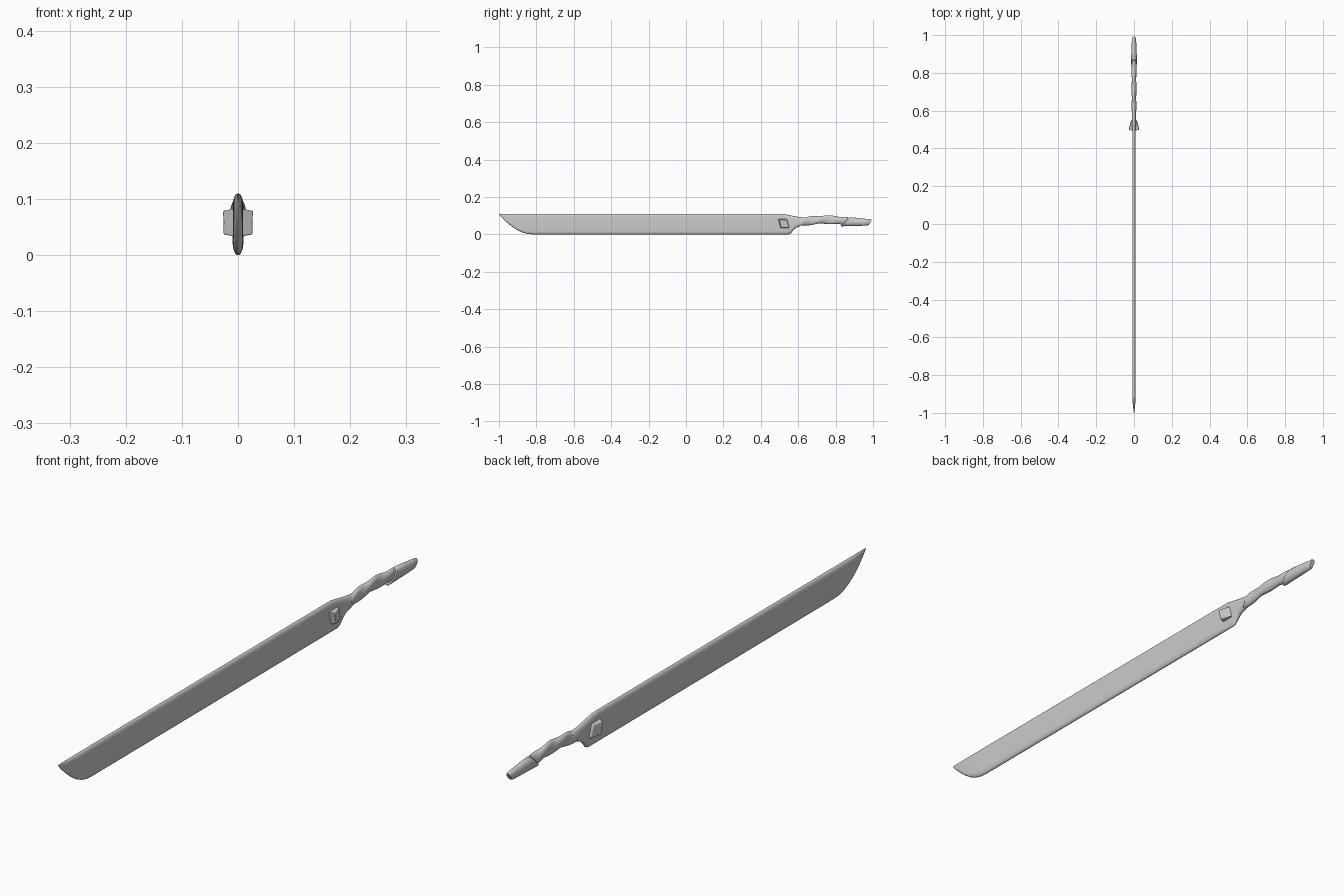
import bpy, bmesh, math

if "Cube" in bpy.data.objects:
    bpy.data.objects.remove(bpy.data.objects["Cube"])

ARC = 13  # points on each rounded edge of a section


def section(y, z0, z1, w, edge, shear):
    """Upright slab section with rounded top and bottom edges."""
    zc, half = (z0 + z1) / 2, (z1 - z0) / 2
    b = half * min(edge, 0.98)
    pts = []
    for sign in (1, -1):
        for i in range(ARC):
            a = -math.pi / 2 + math.pi * i / (ARC - 1)
            z = zc + sign * (half - b + b * math.cos(a))
            pts.append((sign * w * math.sin(a), y + shear * (z - zc), z))
    return pts


def finish(name, bm, angle):
    bmesh.ops.recalc_face_normals(bm, faces=bm.faces)
    me = bpy.data.meshes.new(name)
    bm.to_mesh(me)
    bm.free()
    ob = bpy.data.objects.new(name, me)
    bpy.context.collection.objects.link(ob)
    bpy.ops.object.select_all(action='DESELECT')
    ob.select_set(True)
    bpy.context.view_layer.objects.active = ob
    bpy.ops.object.shade_smooth_by_angle(angle=math.radians(angle))
    return ob


def loft(name, rings, angle=35):
    bm = bmesh.new()
    loops = [[bm.verts.new(p) for p in r] for r in rings]
    n = len(loops[0])
    for a, b in zip(loops, loops[1:]):
        for i in range(n):
            j = (i + 1) % n
            bm.faces.new((a[i], a[j], b[j], b[i]))
    bm.faces.new(loops[0])
    bm.faces.new(loops[-1])
    return finish(name, bm, angle)


# Blade: (y, bottom, top, half width, rounded share, shear)
blade = [(-1.0, .106, .11, .001, .9, 0), (-.985, .090, .11, .003, .8, 0),
         (-.96, .066, .11, .006, .6, 0), (-.93, .041, .11, .008, .45, 0),
         (-.90, .021, .11, .0085, .4, 0), (-.87, .008, .11, .009, .37, 0),
         (-.845, .002, .11, .009, .36, 0), (-.82, 0, .11, .009, .36, 0),
         (.50, 0, .11, .009, .36, 0)]
loft("blade", [section(*s) for s in blade])

# Guard narrowing from the blade to the grip, cut off diagonally
guard = [(.495, 0, .11, .009, .36, 0), (.535, 0, .109, .0095, .4, -.25),
         (.555, .006, .104, .010, .5, -.15), (.58, .022, .096, .011, .65, .2),
         (.605, .036, .091, .012, .85, .6), (.63, .043, .089, .0135, .98, .9)]
loft("guard", [section(*s) for s in guard])

# Grip: gently arched with a spiral wrap
grip = []
STEPS = 40
for k in range(STEPS + 1):
    t = k / STEPS
    y = .615 + .25 * t
    zc = .066 + .011 * math.sin(math.pi * t) + .003 * t
    ring = []
    for i in range(24):
        a = 2 * math.pi * i / 24
        r = 1 + .10 * math.cos(2 * a - t * 5 * math.pi)
        ring.append((.0125 * r * math.cos(a), y, zc + .0215 * r * math.sin(a)))
    grip.append(ring)
loft("grip", grip, 60)

# Pommel sleeve: slanted at both ends
pommel = [(.850, .047, .089, .0125, .98, 1.0), (.853, .043, .092, .0155, .98, 1.0),
          (.90, .045, .088, .0145, .98, .8), (.95, .046, .083, .0125, .98, .65),
          (.978, .047, .080, .011, .98, .6), (.985, .050, .077, .008, .98, .6)]
loft("pommel", [section(*s) for s in pommel])

# Slanted wedge studs on both sides of the guard
base = [(.492, .083), (.542, .083), (.556, .033), (.504, .033)]
face = [(.499, .079), (.538, .078), (.549, .037), (.508, .037)]
outer = [.027, .017, .016, .026]
for side, label in ((1, "right"), (-1, "left")):
    bm = bmesh.new()
    low = [bm.verts.new((side * .004, y, z)) for y, z in base]
    high = [bm.verts.new((side * x, y, z)) for x, (y, z) in zip(outer, face)]
    bm.faces.new(low)
    bm.faces.new(high)
    for i in range(4):
        j = (i + 1) % 4
        bm.faces.new((low[i], low[j], high[j], high[i]))
    stud = finish("stud_" + label, bm, 30)
    bev = stud.modifiers.new("Bevel", 'BEVEL')
    bev.width = .002
    bev.segments = 2
